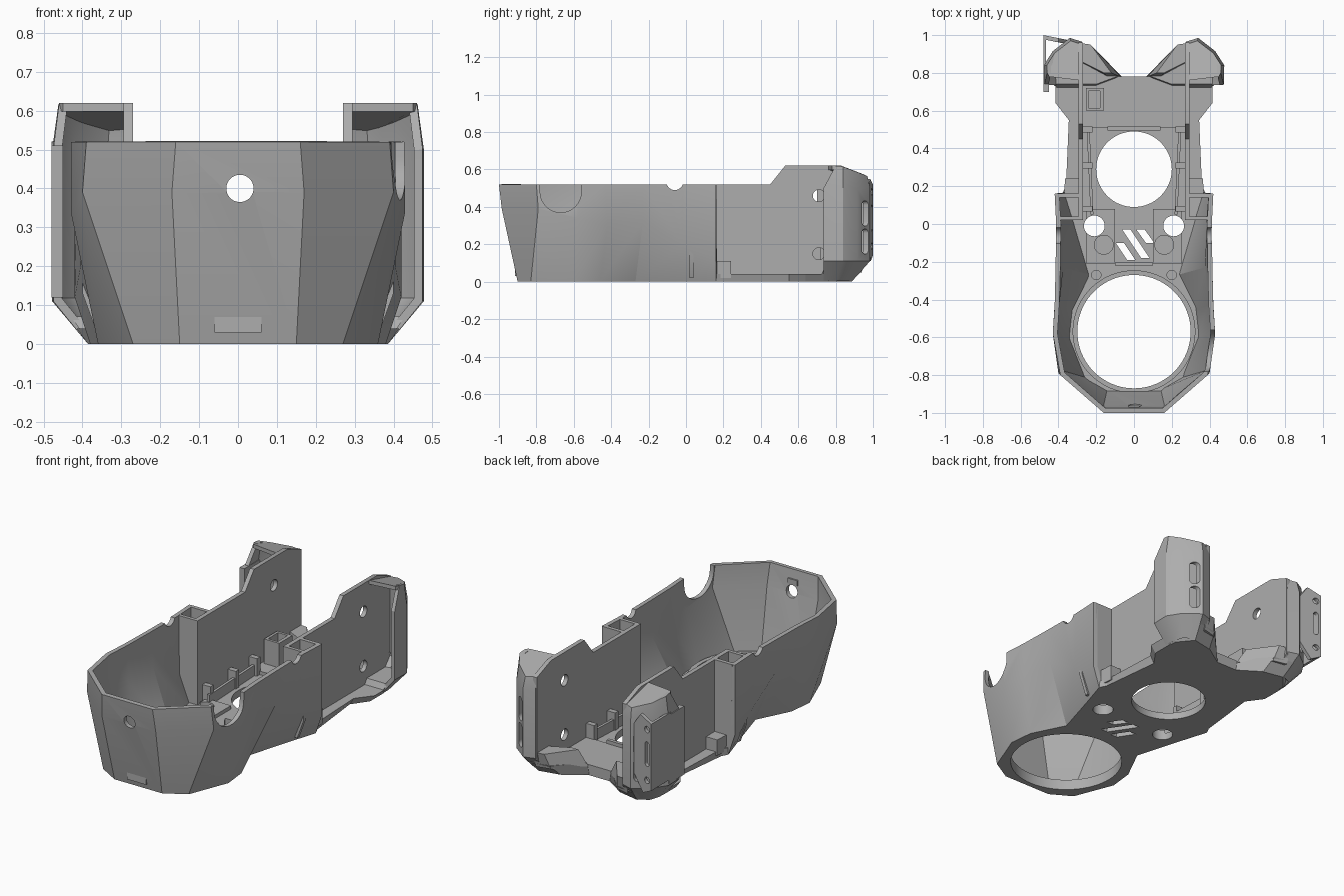
import bpy, bmesh, math
from mathutils import Vector

cube = bpy.data.objects.get("Cube")
if cube:
    bpy.data.objects.remove(cube, do_unlink=True)

grey = bpy.data.materials.new("matte_grey")
grey.use_nodes = True
grey.diffuse_color = (0.42, 0.42, 0.42, 1)
grey.node_tree.nodes["Principled BSDF"].inputs["Base Color"].default_value = (0.42, 0.42, 0.42, 1)


def finish(name, bm, fix=True):
    if fix:
        bmesh.ops.recalc_face_normals(bm, faces=bm.faces)
    mesh = bpy.data.meshes.new(name)
    bm.to_mesh(mesh)
    bm.free()
    mesh.materials.append(grey)
    obj = bpy.data.objects.new(name, mesh)
    bpy.context.collection.objects.link(obj)
    return obj


def activate(obj):
    bpy.ops.object.select_all(action='DESELECT')
    obj.select_set(True)
    bpy.context.view_layer.objects.active = obj


def loft(name, rows, closed=True):
    """Skin between rows of points; closed lofts get end caps."""
    bm = bmesh.new()
    rings = [[bm.verts.new(p) for p in row] for row in rows]
    n = len(rings[0])
    for low, high in zip(rings, rings[1:]):
        for i in range(n if closed else n - 1):
            j = (i + 1) % n
            bm.faces.new((low[i], low[j], high[j], high[i]))
    if closed:
        bm.faces.new(rings[0][::-1])
        bm.faces.new(rings[-1])
    return finish(name, bm, closed)


def prism(name, pts, lo, hi, axis='z'):
    """Extrude an outline along an axis."""
    place = {'x': lambda a, b, h: (h, a, b), 'y': lambda a, b, h: (a, h, b),
             'z': lambda a, b, h: (a, b, h)}[axis]
    return loft(name, [[place(a, b, h) for a, b in pts] for h in (lo, hi)])


def box(name, x, y, z):
    return prism(name, [(x[0], y[0]), (x[1], y[0]), (x[1], y[1]), (x[0], y[1])], *z)


def disc(a, b, r, n=48):
    return [(a + r * math.cos(2 * math.pi * i / n), b + r * math.sin(2 * math.pi * i / n))
            for i in range(n)]


def slot(a, b, w, h):
    """Rounded upright slot outline."""
    r = w / 2
    arc = [(r * math.cos(t * math.pi / 8), r * math.sin(t * math.pi / 8)) for t in range(9)]
    return [(a + u, b + h / 2 - r + v) for u, v in arc] + [(a - u, b - h / 2 + r - v) for u, v in arc]


def cut(obj, pts, lo, hi, axis='z'):
    cutter = prism("cutter", pts, lo, hi, axis)
    cutter.hide_render = True
    mod = obj.modifiers.new("cut", 'BOOLEAN')
    mod.operation, mod.object, mod.solver = 'DIFFERENCE', cutter, 'EXACT'
    activate(obj)
    bpy.ops.object.modifier_apply(modifier=mod.name)
    bpy.data.objects.remove(cutter, do_unlink=True)


def thicken(obj, t):
    mod = obj.modifiers.new("thickness", 'SOLIDIFY')
    mod.thickness, mod.offset, mod.use_even_offset = t, -1, True
    activate(obj)
    bpy.ops.object.modifier_apply(modifier=mod.name)


def both(half):
    """Left half path, front to back, joined to its mirror image."""
    return [(-p[0], *p[1:]) for p in half[::-1]] + list(half)


def side(path, s):
    """A path on one side, kept running counterclockwise."""
    return path if s > 0 else [(-p[0], *p[1:]) for p in path[::-1]]


# Faceted front tub
top = [(.16, -1), (.39, -.8), (.43, -.58), (.42, -.43), (.415, -.23), (.412, 0), (.42, .16)]
mid = [(.17, -.985, .39), (.4, -.79, .39), (.43, -.58, .34), (.42, -.42, .3),
       (.4, -.23, .32), (.405, -.02, .2), (.42, .16, .12)]
low = [(.15, -.9), (.27, -.83), (.36, -.6), (.345, -.46), (.25, -.27), (.33, 0), (.38, .16)]
tub = loft("front_tub", [both([(x, y, 0) for x, y in low]), both(mid),
                         both([(x, y, .52) for x, y in top])], closed=False)
thicken(tub, .025)
cut(tub, disc(.005, .4, .035), -1.1, -.85, 'y')
cut(tub, disc(-.06, .535, .045), -.6, .6, 'x')
cut(tub, [(-.78, .6), (-.56, .6)] + [(-.67 + .11 * math.cos(t * math.pi / 16),
    .48 - .11 * math.sin(t * math.pi / 16)) for t in range(17)], .3, .6, 'x')

# Floor with a chamfered rear flange
outline = [(.15, -.9), (.27, -.83), (.36, -.6), (.345, -.46), (.25, -.27), (.33, 0), (.38, .16),
           (.36, .2), (.345, .55), (.415, .64), (.415, .76), (.3, .86), (.2, .86), (.07, .78)]
floor = loft("floor", [both([(x * (.93 if y > .5 else 1), y, 0) for x, y in outline]),
                       both([(x, y, .04) for x, y in outline])])
pads = [box("floor_pad", (min(s * .1, s * .255), max(s * .1, s * .255)), (-.21, .08), (.03, .06))
        for s in (1, -1)]
cut(floor, disc(0, -.57, .3, 80), -.1, .2)
cut(floor, disc(0, .29, .2, 64), -.1, .2)
for s, pad in zip((1, -1), pads):
    for part in (floor, pad):
        cut(part, disc(s * .21, -.01, .055), -.1, .2)
        cut(part, disc(s * .16, -.11, .05), .035 if part is floor else -.1, .2)
    cut(floor, disc(s * .2, -.27, .025, 24), .02, .2)
    cut(pad, disc(0, .29, .2, 64), -.1, .2)

# Slanted vents
for x0, y0, x1, y1 in ((-.075, -.1, -.015, -.19), (-.04, -.03, .06, -.18), (.035, -.03, .085, -.1)):
    cut(floor, [(x0 - .022, y0), (x0 + .022, y0), (x1 + .022, y1), (x1 - .022, y1)], -.1, .2)

# Raised lip around the large opening
lip = prism("opening_lip", disc(0, -.57, .325, 80), .02, .06)
cut(lip, disc(0, -.57, .3, 80), -.1, .2)

# Rear deck and its ridge
box("rear_deck", (-.27, .27), (.51, .78), (.03, .06))
box("deck_ridge", (-.14, .14), (.495, .515), (.03, .08))
box("tray_front_rib", (-.1, .1), (-.22, -.205), (.03, .07))
hook = box("cable_hook", (-.255, -.16), (.6, .72), (.05, .2))
cut(hook, [(-.24, .615), (-.18, .615), (-.18, .705), (-.24, .705)], .08, .3)
box("front_clip", (-.06, .06), (-.915, -.89), (.03, .07))
box("front_nub", (-.03, .03), (-.985, -.96), (.44, .47))

for s, tag in ((1, "left"), (-1, "right")):
    # Thin rear side wall with screw holes
    wall = prism(tag + "_rear_wall", [(.03, .02), (.03, .52), (.45, .52), (.53, .62), (.83, .62),
                 (.96, .57), (.96, .1), (.88, .02)], s * .27, s * .295, 'x')
    for z in (.15, .46):
        cut(wall, disc(.71, z, .032, 32), s * .1, s * .6, 'x')

    # Pocket behind the tub wall
    for y in ((.02, .04), (.14, .162)):
        loft(tag + "_pocket_wall", [[(s * .27, y[0], z), (s * w, y[0], z), (s * w, y[1], z),
             (s * .27, y[1], z)] for z, w in ((.02, .36), (.13, .4), (.52, .405))])
    prism(tag + "_step_block", [(s * .29, .15), (s * .37, .15), (s * .365, .24), (s * .29, .24)], .02, .11)

    # Hollow rear corner post, open towards the front
    plan = [(.475, .735), (.478, .84), (.43, .915), (.34, .985), (.275, .965)]
    foot = [(.39, .735), (.39, .8), (.37, .86), (.31, .885), (.26, .87)]
    crown = [(.46, .8, .62), (.462, .84, .615), (.42, .905, .59), (.335, .97, .565), (.275, .95, .57)]
    post = loft(tag + "_corner_post", [
        side([(x, y, .005) for x, y in foot], s), side([(x, y, .11) for x, y in plan], s),
        side([(x, y, .5) for x, y in plan], s), side(crown, s)], closed=False)
    thicken(post, .022)
    for z in (.215, .365):
        cut(post, slot(s * .375, z, .045, .135), .85, 1.1, 'y')
    cap = [(.285, .76, .62), (.45, .78, .62)] + crown
    loft(tag + "_post_cap", [[(s * x, y, z - d) for x, y, z in cap] for d in (.022, 0)])

    # Splayed foot joining post and floor
    loft(tag + "_foot", [
        [(s * x, y, 0) for x, y in ((.06, .775), (.19, .86), (.31, .885), (.38, .8), (.38, .7), (.2, .7))],
        [(s * x, y, .07) for x, y in ((.08, .785), (.21, .93), (.33, .95), (.43, .84), (.43, .74), (.2, .74))]])
    loft(tag + "_foot_rim", [
        [(s * x, y, .05) for x, y in ((.07, .78), (.21, .92), (.29, .94), (.27, .85), (.14, .78))],
        [(s * x, y, .14) for x, y in ((.12, .8), (.23, .95), (.3, .96), (.28, .86), (.16, .8))]])

    # Tray rails and clips
    prism(tag + "_tray_rail", [(s * .215, .05), (s * .23, .05), (s * .25, .5), (s * .235, .5)], .03, .1)
    for y in (.08, .31, .5):
        box(tag + "_rail_clip", sorted((s * .22, s * .275)), (y - .015, y + .015), (.03, .14))

# Bracket on the right rear post
plate_outline = [(-.48, .14), (-.42, .11), (-.31, .26), (-.31, .42), (-.4, .55), (-.48, .52)]
plate = loft("bracket_plate", [[(x, y - (x + .48) * .2, z) for x, z in plate_outline] for y in (.978, 1)])
for z in (.19, .48):
    cut(plate, disc(-.45, z, .018, 24), .8, 1.1, 'y')
cut(plate, slot(-.45, .34, .03, .14), .8, 1.1, 'y')
box("bracket_bar", (-.48, -.45), (.7, .84), (.12, .51))
box("bracket_web", (-.48, -.465), (.82, .985), (.14, .52))

for obj in bpy.context.collection.objects:
    if obj.type == 'MESH':
        activate(obj)
        bpy.ops.object.shade_smooth_by_angle(angle=math.radians(25))
